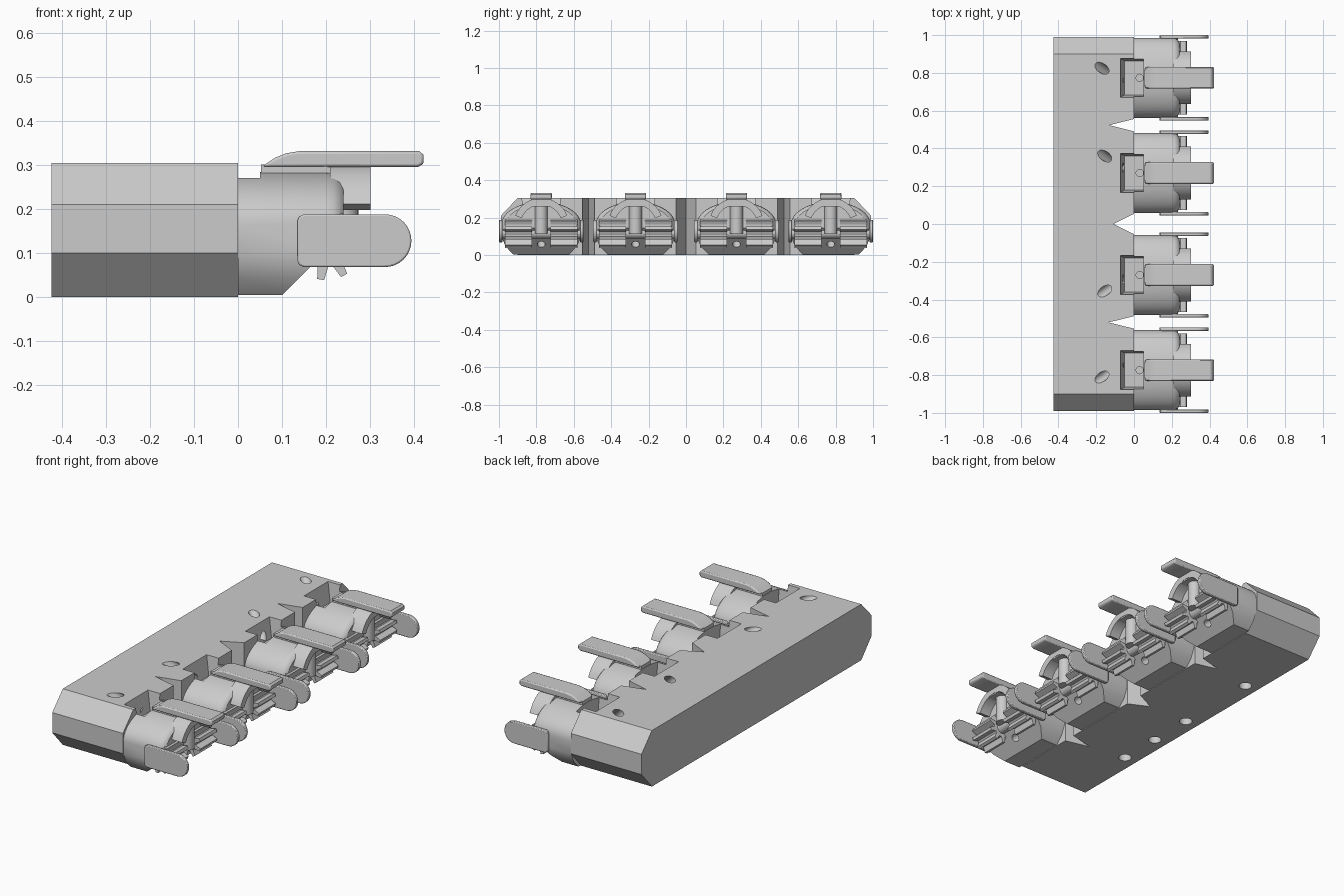
import bpy, bmesh, math
from mathutils import Vector, Matrix

old = bpy.data.objects.get("Cube")
if old:
    bpy.data.objects.remove(old, do_unlink=True)

grey = bpy.data.materials.new("plain grey")
grey.use_nodes = True
grey.diffuse_color = (0.6, 0.6, 0.6, 1)
grey.node_tree.nodes["Principled BSDF"].inputs["Base Color"].default_value = (0.6, 0.6, 0.6, 1)


def finish(name, bm, smooth=None):
    bmesh.ops.recalc_face_normals(bm, faces=bm.faces[:])
    mesh = bpy.data.meshes.new(name)
    bm.to_mesh(mesh)
    bm.free()
    mesh.materials.append(grey)
    ob = bpy.data.objects.new(name, mesh)
    bpy.context.collection.objects.link(ob)
    if smooth:
        activate(ob)
        bpy.ops.object.shade_smooth_by_angle(angle=math.radians(smooth))
    return ob


def activate(ob):
    bpy.ops.object.select_all(action='DESELECT')
    ob.select_set(True)
    bpy.context.view_layer.objects.active = ob


def loft(name, rings, smooth=None):
    """Skin a list of equal closed rings and cap both ends."""
    bm = bmesh.new()
    loops = [[bm.verts.new(p) for p in ring] for ring in rings]
    n = len(loops[0])
    for a, b in zip(loops, loops[1:]):
        for i in range(n):
            bm.faces.new((a[i], a[(i + 1) % n], b[(i + 1) % n], b[i]))
    bm.faces.new(loops[0])
    bm.faces.new(loops[-1])
    return finish(name, bm, smooth)


def plate(name, profile, y0, y1, smooth=None, bevel=0):
    """Extrude an x-z outline along y, optionally softening its rims."""
    ob = loft(name, [[(x, y, z) for x, z in profile] for y in (y0, y1)], smooth)
    if bevel:
        mod = ob.modifiers.new("soft rim", 'BEVEL')
        mod.width, mod.segments, mod.angle_limit = bevel, 2, math.radians(50)
        activate(ob)
        bpy.ops.object.modifier_apply(modifier=mod.name)
    return ob


def rod(name, start, end, r, sides=24):
    a, b = Vector(start), Vector(end)
    bm = bmesh.new()
    m = Matrix.Translation((a + b) / 2) @ (b - a).to_track_quat('Z', 'Y').to_matrix().to_4x4()
    bmesh.ops.create_cone(bm, cap_ends=True, segments=sides, radius1=r, radius2=r,
                          depth=(b - a).length, matrix=m)
    return finish(name, bm, 40)


def cut(ob, cutter):
    cutter.hide_render = True
    mod = ob.modifiers.new("cut", 'BOOLEAN')
    mod.operation, mod.solver, mod.object = 'DIFFERENCE', 'EXACT', cutter
    activate(ob)
    bpy.ops.object.modifier_apply(modifier=mod.name)
    bpy.data.objects.remove(cutter, do_unlink=True)


def pocket(y):
    """Flared recess shared by the base and each body."""
    return loft("pocket_cutter", [[(x0, y - w, z), (0.05, y - w, z), (0.05, y + w, z), (x0, y + w, z)]
                                  for x0, w, z in ((-0.05, 0.09, 0.2), (-0.075, 0.105, 0.32))])


# Base block with chamfered ends
section = [(-0.99, 0.1), (-0.9, 0), (0.9, 0), (0.99, 0.1), (0.99, 0.21), (0.9, 0.305), (-0.9, 0.305), (-0.99, 0.21)]
base = loft("base_block", [[(x, y, z) for y, z in section] for x in (-0.425, 0)])

# V notches between the units
for y, depth, w in ((0.523, 0.13, 0.033), (0, 0.11, 0.055), (-0.521, 0.135, 0.033)):
    tri = [(-depth, y), (0.02, y - w * 1.15), (0.02, y + w * 1.15)]
    cut(base, loft("notch_cutter", [[(x, v, z) for x, v in tri] for z in (-0.1, 0.4)]))

# Underside holes
for y in (-0.49, -0.25, 0, 0.48):
    cut(base, rod("hole_cutter", (-0.35, y, -0.05), (-0.35, y, 0.15), 0.033))

# Slanted holes in the top
for x, y in ((-0.17, 0.825), (-0.155, 0.36), (-0.155, -0.355), (-0.17, -0.81)):
    side = math.copysign(1, y)
    p, d = Vector((x, y, 0.305)), Vector((0.1, -0.07 * side, -0.09))
    cut(base, rod("hole_cutter", p - d * 0.6, p + d, 0.025))


def body_ring(x, s):
    """Domed cross-section with tapered lower flanks."""
    right = [(0.15, 0.004), (0.19, 0.045), (0.212, 0.095), (0.212, 0.165)]
    dome = [(0.212 * math.cos(a), 0.165 + 0.12 * math.sin(a))
            for a in (math.pi * i / 24 for i in range(1, 24))]
    left = [(-y, z) for y, z in reversed(right)]
    return [(x, y * s, 0.14 + (z - 0.14) * s) for y, z in right + dome + left]


def make_unit(cy):
    parts = []
    # Body with rounded front rim and sloped underside
    body = loft("body", [body_ring(x, s) for x, s in
                         ((0, 1), (0.2, 1), (0.218, 0.985), (0.232, 0.95), (0.24, 0.89))])
    bm = bmesh.new()
    bm.from_mesh(body.data)
    bmesh.ops.bisect_plane(bm, geom=bm.verts[:] + bm.edges[:] + bm.faces[:],
                           plane_co=(0.1, 0, 0.004), plane_no=(1, 0, -1), clear_outer=True)
    bmesh.ops.holes_fill(bm, edges=[e for e in bm.edges if e.is_boundary])
    bmesh.ops.recalc_face_normals(bm, faces=bm.faces[:])
    bm.to_mesh(body.data)
    bm.free()
    cut(body, pocket(0))
    cut(body, rod("hole_cutter", (0.03, 0, 0.1), (0.03, 0, 0.3), 0.019))
    cut(body, rod("hole_cutter", (0.19, 0, 0.02), (0.12, 0, 0.09), 0.021))
    activate(body)
    bpy.ops.object.shade_smooth_by_angle(angle=math.radians(30))
    parts.append(body)

    # Top lever and the rib beneath it
    lever = [(0.055, 0.297), (0.3, 0.296), (0.41, 0.296), (0.423, 0.303), (0.423, 0.323),
             (0.413, 0.332), (0.14, 0.332), (0.11, 0.327), (0.085, 0.317)]
    parts.append(plate("top_lever", lever, -0.057, 0.057, 30, 0.006))
    rib = [(0.052, 0.26), (0.3, 0.26), (0.3, 0.302), (0.052, 0.302)]
    parts.append(plate("lever_rib", rib, -0.04, 0.04))

    # Arch across the front and its centre post
    angles = [math.radians(22 + 136 * i / 20) for i in range(21)]
    arc = [(r * math.cos(a), 0.155 + r * math.sin(a))
           for r, seq in ((0.15, angles), (0.113, angles[::-1])) for a in seq]
    parts.append(loft("front_arch", [[(x, y, z) for y, z in arc] for x in (0.21, 0.302)], 30))
    parts.append(rod("centre_post", (0.24, 0, 0.115), (0.24, 0, 0.275), 0.034))

    # Toothed rollers
    gear = []
    teeth = 9
    for i in range(teeth):
        a = math.pi + i * math.tau / teeth
        for r, da in ((0.05, -0.24), (0.08, -0.1), (0.08, 0.1), (0.05, 0.24)):
            gear.append((0.202 + r * math.cos(a + da), 0.118 + r * math.sin(a + da)))
    for s, label in ((1, "back"), (-1, "front")):
        parts.append(plate(label + "_roller", gear, s * 0.05, s * 0.195))
        # Side paddles with round noses
        paddle = [(0.335 + 0.06 * math.cos(t), 0.128 + 0.06 * math.sin(t))
                  for t in (math.pi * (i / 16 - 0.5) for i in range(17))]
        paddle += [(0.15, 0.188), (0.139, 0.183), (0.135, 0.172),
                   (0.135, 0.084), (0.139, 0.073), (0.15, 0.068)]
        parts.append(plate(label + "_paddle", paddle, s * 0.207, s * 0.226, 30, 0.004))
    parts.append(rod("roller_axle", (0.202, -0.21, 0.118), (0.202, 0.21, 0.118), 0.03))

    for ob in parts:
        ob.location.y = cy


for cy in (0.774, 0.27, -0.27, -0.774):
    cut(base, pocket(cy))
    make_unit(cy)
